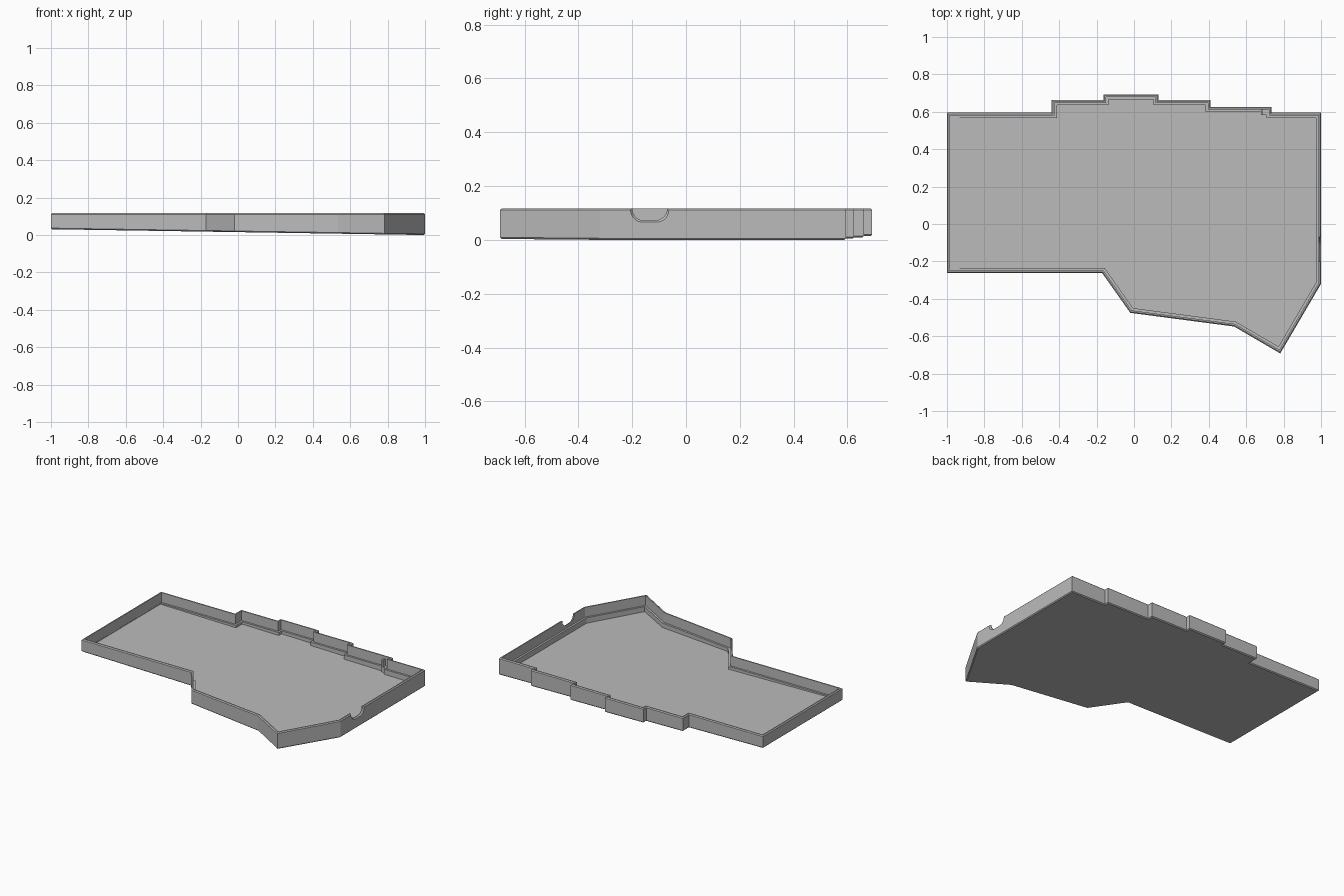
import bpy, bmesh, math
from mathutils import Vector

cube = bpy.data.objects.get("Cube")
if cube:
    bpy.data.objects.remove(cube, do_unlink=True)

grey = bpy.data.materials.new("plain grey")
grey.use_nodes = True
grey.diffuse_color = (0.5, 0.5, 0.5, 1)
grey.node_tree.nodes["Principled BSDF"].inputs["Base Color"].default_value = (0.5, 0.5, 0.5, 1)

TOP, LEDGE, WALL, BEVEL = 0.117, 0.05, 0.014, 0.006

# Plan of the tray, clockwise from the back left-hand corner
OUTLINE = [Vector(p) for p in (
    (-1, 0.595), (-0.44, 0.595), (-0.44, 0.662), (-0.163, 0.662),
    (-0.163, 0.692), (0.13, 0.692), (0.13, 0.662), (0.41, 0.662),
    (0.41, 0.625), (0.735, 0.625), (0.735, 0.595), (1, 0.595),
    (1, -0.32), (0.782, -0.692), (0.535, -0.548), (-0.02, -0.475),
    (-0.17, -0.263), (-1, -0.263))]


def slope(x):
    """Height of the gently tilted underside."""
    return 0.0155 * (1 - x)


def inset(amount, end_amount=None):
    """Move every edge of the plan inwards; the last edge may differ."""
    n = len(OUTLINE)
    dist = [amount] * n
    if end_amount is not None:
        dist[-1] = end_amount
    points = []
    for i, p in enumerate(OUTLINE):
        a = (p - OUTLINE[i - 1]).normalized()
        b = (OUTLINE[(i + 1) % n] - p).normalized()
        na, nb = Vector((a.y, -a.x)), Vector((b.y, -b.x))
        det = na.x * nb.y - na.y * nb.x
        da, db = dist[i - 1], dist[i]
        points.append(p + Vector((da * nb.y - db * na.y, db * na.x - da * nb.x)) / det)
    return points


def loft(name, rings):
    """Closed solid through a stack of equal rings."""
    bm = bmesh.new()
    loops = [[bm.verts.new(p) for p in ring] for ring in rings]
    n = len(loops[0])
    for low, high in zip(loops, loops[1:]):
        for i in range(n):
            j = (i + 1) % n
            bm.faces.new((low[i], low[j], high[j], high[i]))
    bm.faces.new(loops[0])
    bm.faces.new(loops[-1])
    bmesh.ops.recalc_face_normals(bm, faces=bm.faces)
    mesh = bpy.data.meshes.new(name)
    bm.to_mesh(mesh)
    bm.free()
    mesh.materials.append(grey)
    obj = bpy.data.objects.new(name, mesh)
    bpy.context.collection.objects.link(obj)
    return obj


def flat(points, z):
    return [(p.x, p.y, z) for p in points]


def tilted(points, lift):
    return [(p.x, p.y, slope(p.x) + lift) for p in points]


# Tray: underside, bevelled outer wall, rim, inner ledge and floor
wall = inset(WALL)
ledge = inset(0.027, WALL + 0.0005)
tray = loft("tray", [
    tilted(inset(BEVEL), 0), tilted(OUTLINE, BEVEL),
    flat(OUTLINE, TOP - BEVEL), flat(inset(BEVEL), TOP),
    flat(wall, TOP), flat(wall, LEDGE),
    flat(ledge, LEDGE), tilted(ledge, 0.012)])


# Flared cable notch in the right-hand wall
def notch_ring(x, grow):
    radius, half, centre, base = 0.045, 0.065 + grow, -0.135, 0.072 - grow
    points = [(x, centre - half, 0.2)]
    for side in (-1, 1):
        arc = []
        for k in range(9):
            t = math.pi / 2 * k / 8
            arc.append((x, centre + side * (half - radius + radius * math.cos(t)),
                        base + radius - radius * math.sin(t)))
        points += arc if side < 0 else arc[::-1]
    return points + [(x, centre + half, 0.2)]


cutter = loft("notch_cutter", [notch_ring(0.95, 0), notch_ring(0.992, 0),
                               notch_ring(1.0, 0.006), notch_ring(1.05, 0.006)])
cutter.hide_render = True
cutter.hide_viewport = True
cut = tray.modifiers.new("cable notch", "BOOLEAN")
cut.operation = "DIFFERENCE"
cut.solver = "EXACT"
cut.object = cutter


# Small clip on the back wall: two prongs
def box(name, x0, x1, y0, y1, z0, z1):
    plan = [Vector(p) for p in ((x0, y0), (x1, y0), (x1, y1), (x0, y1))]
    return loft(name, [flat(plan, z0), flat(plan, z1)])


for name, x in (("clip_prong_right", 0.678), ("clip_prong_left", 0.722)):
    box(name, x, x + 0.012, 0.582, 0.614, 0.02, 0.1)
box("clip_base", 0.678, 0.734, 0.582, 0.614, 0.02, LEDGE + 0.004)
